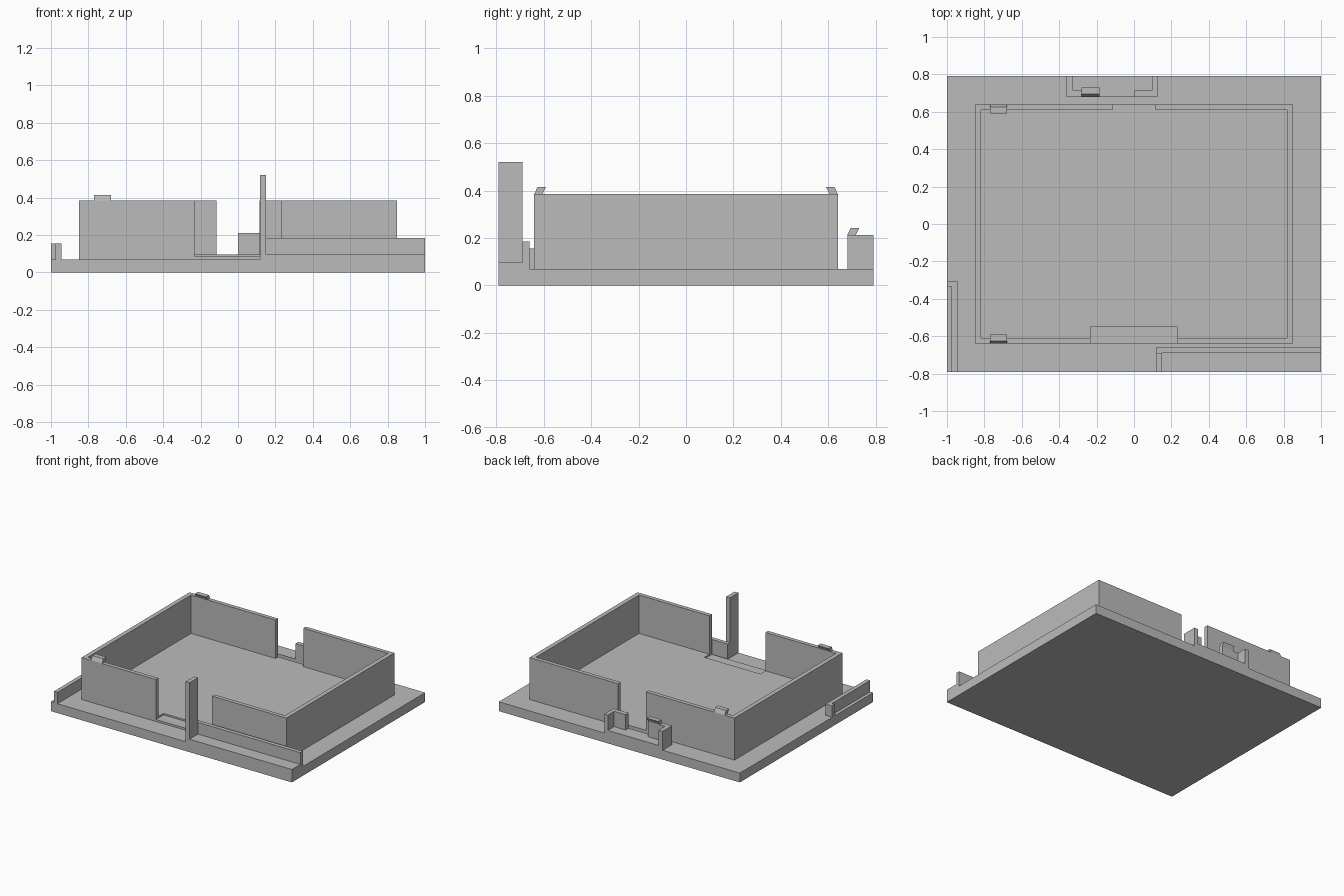
import bpy
import bmesh
from mathutils import Vector

cube = bpy.data.objects.get("Cube")
if cube:
    bpy.data.objects.remove(cube)

grey = bpy.data.materials.new("matte_grey")
grey.use_nodes = True
colour = (0.5, 0.5, 0.5, 1)
grey.diffuse_color = colour
grey.node_tree.nodes["Principled BSDF"].inputs["Base Color"].default_value = colour


def extrude(name, points, offset):
    """Extrude a flat outline of 3D points along an offset."""
    bm = bmesh.new()
    face = bm.faces.new([bm.verts.new(p) for p in points])
    result = bmesh.ops.extrude_face_region(bm, geom=[face], use_keep_orig=True)
    moved = [v for v in result["geom"] if isinstance(v, bmesh.types.BMVert)]
    bmesh.ops.translate(bm, verts=moved, vec=Vector(offset))
    bmesh.ops.recalc_face_normals(bm, faces=bm.faces)
    mesh = bpy.data.meshes.new(name)
    bm.to_mesh(mesh)
    bm.free()
    mesh.materials.append(grey)
    obj = bpy.data.objects.new(name, mesh)
    bpy.context.collection.objects.link(obj)
    return obj


def prism(name, outline, z0, z1):
    return extrude(name, [(x, y, z0) for x, y in outline], (0, 0, z1 - z0))


def box(name, x0, x1, y0, y1, z0, z1):
    return prism(name, [(x0, y0), (x1, y0), (x1, y1), (x0, y1)], z0, z1)


def clip(name, x0, x1, y, z, lean):
    """Small slanted snap tab standing on a wall top."""
    profile = [(0, 0), (0.035, 0), (0.05, 0.03), (0.014, 0.03)]
    return extrude(name, [(x0, y + lean * a, z + b) for a, b in profile],
                   (x1 - x0, 0, 0))


BASE, FLOOR, WALL = 0.07, 0.097, 0.385
X, Y = 0.85, 0.64          # outer size of the walled tray
XI, YI = 0.817, 0.61       # inner size of the walled tray
FRONT, BACK = 0.233, 0.115  # half widths of the wall openings

# Base plate and the raised floor with its shallow front recess
box("base_plate", -1, 1, -0.79, 0.79, 0, BASE)
prism("tray_floor", [(-X, -Y), (-FRONT, -Y), (-FRONT, -0.55), (FRONT, -0.55),
                     (FRONT, -Y), (X, -Y), (X, Y), (-X, Y)], BASE, FLOOR)
box("recess_floor", -FRONT, FRONT, -Y, -0.55, BASE, 0.085)

# Mirrored halves of the surrounding wall
for side, s in (("left", 1), ("right", -1)):
    half = [(FRONT, -Y), (X, -Y), (X, Y), (BACK, Y),
            (BACK, YI), (XI, YI), (XI, -YI), (FRONT, -YI)]
    prism(side + "_wall", [(s * x, y) for x, y in half], FLOOR, WALL)

# Snap tabs on the wall tops
clip("front_clip", -0.77, -0.68, -Y, WALL, 1)
clip("back_clip", -0.77, -0.68, Y, WALL, -1)

# Front ledge, rail and upright post
box("front_ledge", 0.118, 1, -0.79, -0.69, BASE, FLOOR)
box("front_rail", 0.118, 1, -0.69, -0.66, BASE, 0.185)
box("front_post", 0.118, 0.15, -0.79, -0.69, FLOOR, 0.52)

# Low corner rail on the model's right
prism("corner_rail", [(-0.975, -0.79), (-0.945, -0.79), (-0.945, -0.305),
                      (-1, -0.305), (-1, -0.335), (-0.975, -0.335)], BASE, 0.155)

# Back bracket: two angle pieces, the ledge between them and a snap tab
prism("bracket_right", [(-0.36, 0.68), (-0.185, 0.68), (-0.185, 0.715),
                        (-0.325, 0.715), (-0.325, 0.79), (-0.36, 0.79)], BASE, 0.212)
prism("bracket_left", [(0, 0.68), (0.125, 0.68), (0.125, 0.79),
                       (0.095, 0.79), (0.095, 0.715), (0, 0.715)], BASE, 0.212)
prism("bracket_ledge", [(-0.325, 0.715), (-0.185, 0.715), (-0.185, 0.68), (0, 0.68),
                        (0, 0.715), (0.095, 0.715), (0.095, 0.79), (-0.325, 0.79)],
      BASE, FLOOR)
clip("bracket_clip", -0.28, -0.185, 0.68, 0.212, 1)
